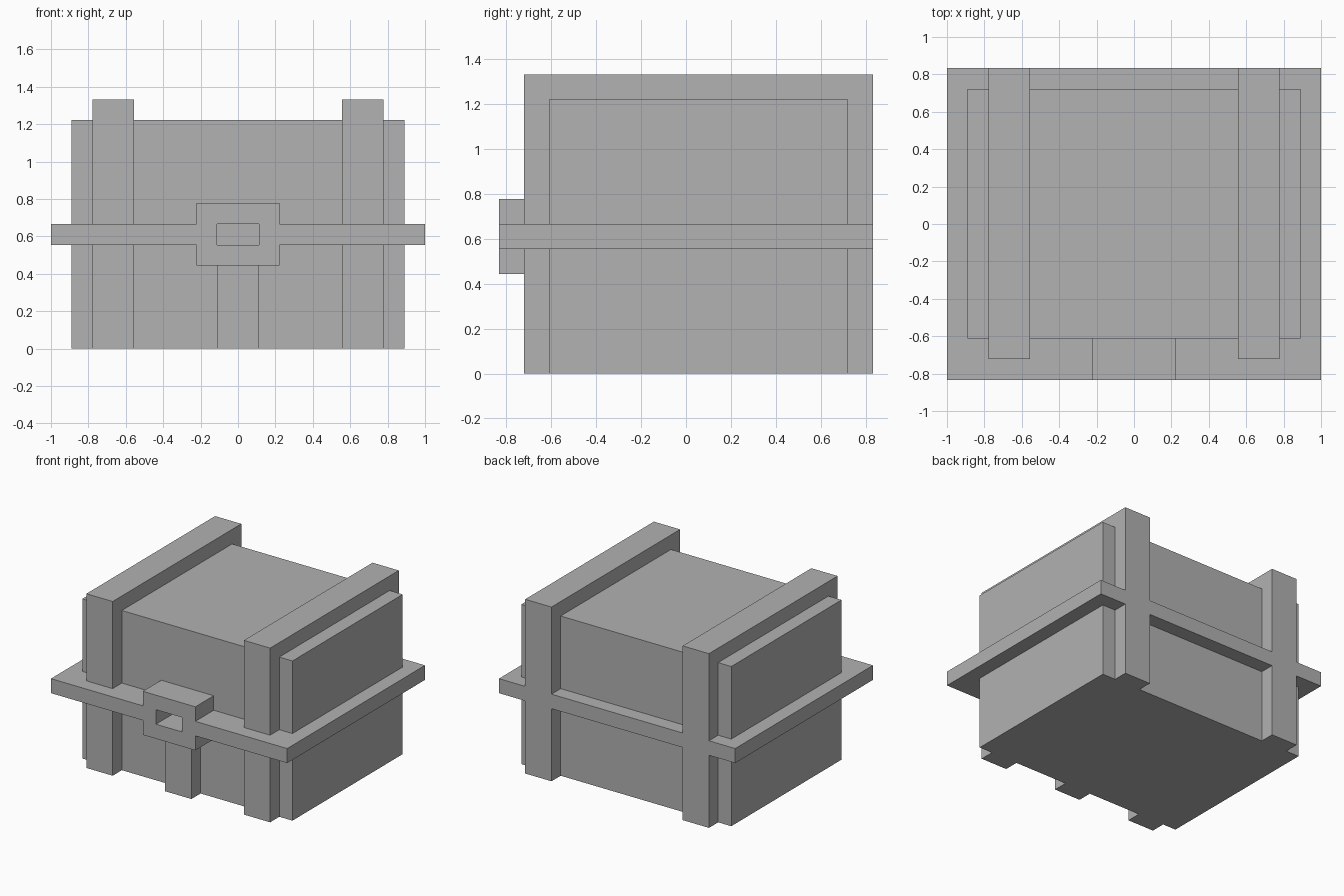
import bpy, bmesh
from mathutils import Vector

# Remove the default cube
cube = bpy.data.objects.get("Cube")
if cube:
    bpy.data.objects.remove(cube, do_unlink=True)

U = 1 / 9  # the whole chest sits on a grid of this step

grey = bpy.data.materials.new("plain_grey")
grey.use_nodes = True
grey.diffuse_color = (0.445, 0.445, 0.445, 1)
grey.node_tree.nodes["Principled BSDF"].inputs["Base Color"].default_value = grey.diffuse_color


def prism(name, outline, direction):
    """Extrude a closed outline (in grid steps) along a direction."""
    bm = bmesh.new()
    face = bm.faces.new([bm.verts.new(Vector(p) * U) for p in outline])
    grown = bmesh.ops.extrude_face_region(bm, geom=[face], use_keep_orig=True)
    top = [v for v in grown["geom"] if isinstance(v, bmesh.types.BMVert)]
    bmesh.ops.translate(bm, verts=top, vec=Vector(direction) * U)
    bmesh.ops.recalc_face_normals(bm, faces=bm.faces)
    mesh = bpy.data.meshes.new(name)
    bm.to_mesh(mesh)
    bm.free()
    mesh.materials.append(grey)
    obj = bpy.data.objects.new(name, mesh)
    bpy.context.collection.objects.link(obj)
    return obj


def box(name, x, y, z):
    """Box between pairs of limits in grid steps."""
    base = [(x[0], y[0], z[0]), (x[1], y[0], z[0]), (x[1], y[1], z[0]), (x[0], y[1], z[0])]
    return prism(name, base, (0, 0, z[1] - z[0]))


BACK, FRONT = 6.5, -5.5  # chest walls

# Chest body
box("chest_body", (-8, 8), (FRONT, BACK), (0, 11))

# Straps wrapping over the front, top and back
arch = [(FRONT - 1, 0), (FRONT - 1, 12), (BACK + 1, 12), (BACK + 1, 0),
        (BACK, 0), (BACK, 11), (FRONT, 11), (FRONT, 0)]
for name, x in (("right_strap", -7), ("left_strap", 5)):
    prism(name, [(x, y, z) for y, z in arch], (2, 0, 0))

# Rim around the seam, open at the front where the lock sits
half = [(2, FRONT - 2), (9, FRONT - 2), (9, BACK + 1), (0, BACK + 1),
        (0, BACK), (8, BACK), (8, FRONT), (2, FRONT)]
for name, side in (("right_rim", -1), ("left_rim", 1)):
    prism(name, [(side * x, y, 5) for x, y in half], (0, 0, 1))

# Lock plate with a rectangular keyhole
lock = box("lock", (-2, 2), (FRONT - 2, FRONT), (4, 7))
cutter = box("keyhole_cutter", (-1, 1), (FRONT - 3, FRONT + 1), (5, 6))
cutter.hide_render = True
cutter.hide_viewport = True
cut = lock.modifiers.new("keyhole", 'BOOLEAN')
cut.operation = 'DIFFERENCE'
cut.solver = 'EXACT'
cut.object = cutter

# Short strap below the lock
box("lock_strap", (-1, 1), (FRONT - 1, FRONT), (0, 4))
